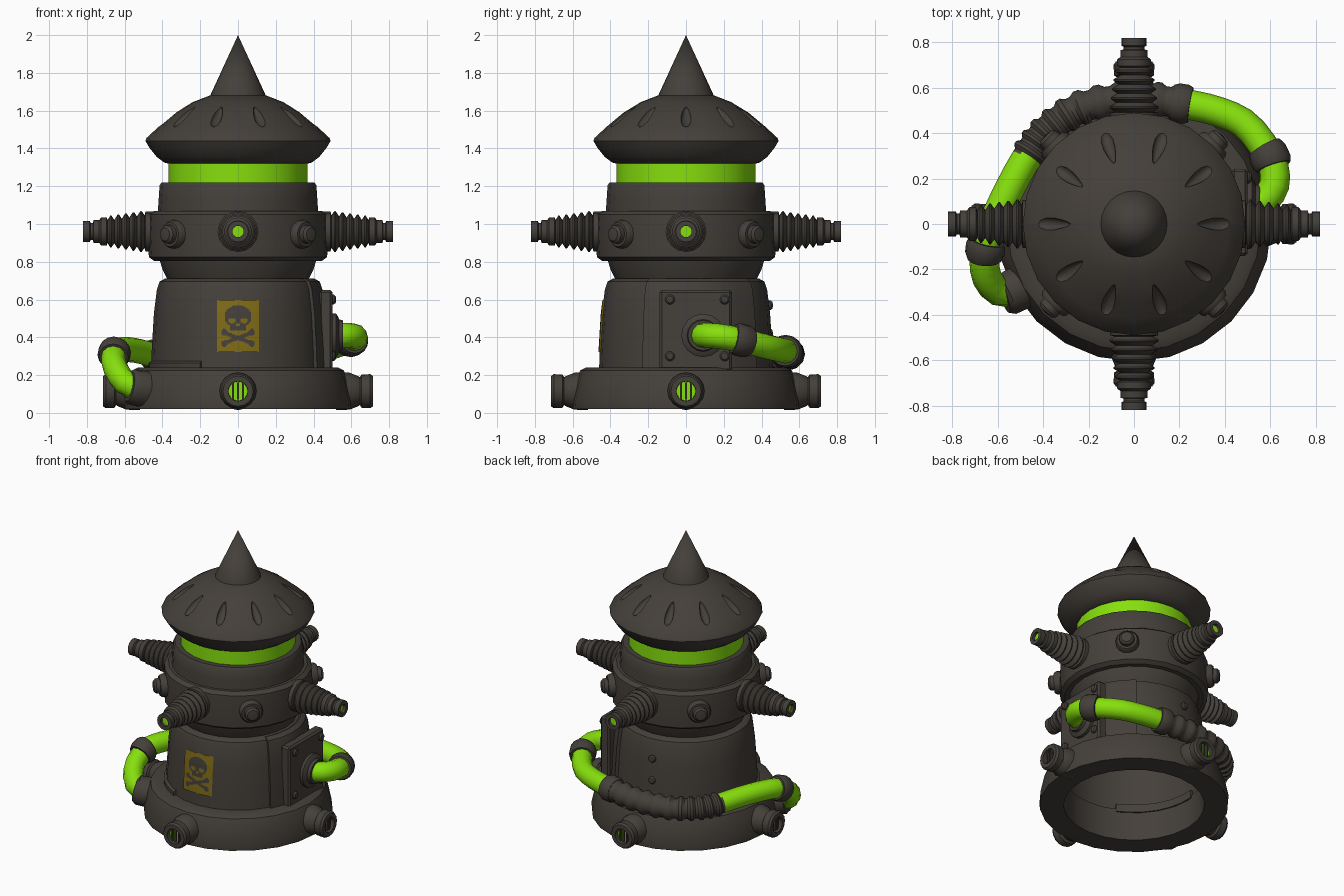
import bpy, bmesh, math
from math import radians, pi, cos, sin
from mathutils import Matrix, Vector

if "Cube" in bpy.data.objects:
    bpy.data.objects.remove(bpy.data.objects["Cube"])


def material(name, rgb):
    m = bpy.data.materials.new(name)
    m.diffuse_color = (*rgb, 1)
    m.use_nodes = True
    m.node_tree.nodes["Principled BSDF"].inputs["Base Color"].default_value = m.diffuse_color
    return m


DARK = material("dark_metal", (0.058, 0.050, 0.042))
GREEN = material("toxic_green", (0.24, 0.74, 0.004))
YELLOW = material("dull_yellow", (0.21, 0.145, 0.008))


def finish(name, bm, *mats, matrix=None):
    bmesh.ops.remove_doubles(bm, verts=bm.verts, dist=1e-5)
    bmesh.ops.recalc_face_normals(bm, faces=bm.faces)
    if matrix:
        bm.transform(matrix)
    me = bpy.data.meshes.new(name)
    bm.to_mesh(me)
    bm.free()
    for m in mats:
        me.materials.append(m)
    ob = bpy.data.objects.new(name, me)
    bpy.context.collection.objects.link(ob)
    return ob


def skin(bm, rings, wrap_u, wrap_v):
    """Joins rows of points into quads."""
    vs = [[bm.verts.new(p) for p in r] for r in rings]
    nu, nv = len(vs), len(vs[0])
    for i in range(nu if wrap_u else nu - 1):
        for j in range(nv if wrap_v else nv - 1):
            a, b = vs[i], vs[(i + 1) % nu]
            k = (j + 1) % nv
            bm.faces.new((a[j], b[j], b[k], a[k]))
    return vs


def lathe(name, prof, mat=DARK, seg=24, matrix=None, closed=False, arc=None):
    """Turns (radius, height) points around z; arc gives start and end degrees."""
    bm = bmesh.new()
    a0, a1 = arc or (0, 360)
    n = seg if not arc else seg + 1
    rings = []
    for i in range(n):
        a = radians(a0 + (a1 - a0) * i / seg)
        rings.append([(max(r, 1e-7) * cos(a), max(r, 1e-7) * sin(a), z) for r, z in prof])
    vs = skin(bm, rings, not arc, closed)
    if arc:
        bm.faces.new(vs[0])
        bm.faces.new(vs[-1])
    bmesh.ops.dissolve_degenerate(bm, dist=1e-6, edges=bm.edges)
    return finish(name, bm, mat, matrix=matrix)


def sweep(name, pts, radii, mat, sides=12):
    """Round tube along points, with a radius for each point."""
    bm = bmesh.new()
    rings = []
    for i, p in enumerate(pts):
        t = (pts[min(i + 1, len(pts) - 1)] - pts[max(i - 1, 0)]).normalized()
        u = t.cross(Vector((0, 0, 1))).normalized()
        w = u.cross(t)
        rings.append([p + radii[i] * (u * cos(2 * pi * k / sides) + w * sin(2 * pi * k / sides))
                      for k in range(sides)])
    vs = skin(bm, rings, False, True)
    bm.faces.new(vs[0])
    bm.faces.new(vs[-1])
    return finish(name, bm, mat)


def box(name, lo, hi, mat=DARK, matrix=None, bevel=0):
    bm = bmesh.new()
    lo, hi = Vector(lo), Vector(hi)
    bmesh.ops.create_cube(bm, size=1, matrix=Matrix.Translation((lo + hi) / 2) @ Matrix.Diagonal((*(hi - lo), 1)))
    if bevel:
        bmesh.ops.bevel(bm, geom=bm.edges[:], offset=bevel, segments=1, affect='EDGES')
    return finish(name, bm, mat, matrix=matrix)


def radial(deg, z, y=0):
    """Turns local z to point outward at an angle."""
    return (Matrix.Rotation(radians(deg), 4, 'Z') @ Matrix.Translation((0, y, z))
            @ Matrix.Rotation(pi / 2, 4, 'Y'))


# Spike and slotted cap
lathe("roof_spike", [(0.148, 1.67), (0.145, 1.685), (0, 2.0)])
cap = lathe("roof_cap", [(0, 1.68), (0.15, 1.68), (0.24, 1.645), (0.33, 1.59), (0.42, 1.515), (0.485, 1.455),
                         (0.49, 1.44), (0.47, 1.405), (0.43, 1.355), (0.39, 1.325), (0.36, 1.318), (0, 1.318)])
bm = bmesh.new()
for i in range(10):
    b2 = bmesh.ops.create_uvsphere(bm, u_segments=12, v_segments=8, radius=1)["verts"]
    for v in b2:
        x, y, z = v.co
        v.co = (0.095 * x, 0.027 * y * (1 + 0.45 * x), 0.03 * z)
    m = (Matrix.Rotation(2 * pi * i / 10, 4, 'Z') @ Matrix.Translation((0.355, 0, 1.575))
         @ Matrix.Rotation(radians(38), 4, 'Y'))
    bmesh.ops.transform(bm, matrix=m, verts=b2)
cutter = finish("slot_cutter", bm, DARK)
cutter.hide_render = True
mod = cap.modifiers.new("slots", 'BOOLEAN')
mod.object = cutter
mod.operation = 'DIFFERENCE'
bpy.context.view_layer.objects.active = cap
bpy.ops.object.modifier_apply(modifier=mod.name)
bpy.data.objects.remove(cutter)

# Turned body sections
lathe("glow_band", [(0.368, 1.2), (0.368, 1.325)], GREEN)
lathe("upper_collar", [(0.425, 1.06), (0.42, 1.13), (0.415, 1.205), (0.405, 1.22), (0.35, 1.22)])
lathe("belt", [(0.39, 0.805), (0.445, 0.805), (0.472, 0.825), (0.478, 0.94), (0.472, 1.05), (0.445, 1.07), (0.40, 1.07)])
lathe("neck", [(0.415, 0.81), (0.40, 0.76), (0.37, 0.70)])
BODY = [(0.36, 0.712), (0.385, 0.712), (0.415, 0.695), (0.43, 0.65), (0.445, 0.53), (0.456, 0.35), (0.46, 0.235)]
lathe("body", BODY)
lathe("base", [(0.45, 0.24), (0.53, 0.24), (0.56, 0.225), (0.58, 0.18), (0.606, 0.06), (0.603, 0.02), (0.45, 0.02)],
      closed=True)
lathe("side_slab", [(r + 0.018, z) for r, z in BODY[1:]] + [(0.43, 0.235), (0.40, 0.64), (0.37, 0.70)],
      seg=6, closed=True, arc=(-29, 52))
lathe("low_ledge", [(0.44, 0.22), (0.475, 0.22), (0.475, 0.265), (0.46, 0.275), (0.44, 0.275)],
      seg=6, closed=True, arc=(175, 245))

# Side plate with bolts and hose flange
box("side_plate", (0.43, -0.14, 0.22), (0.50, 0.243, 0.65), bevel=0.012)
BOLT = [(0.026, 0), (0.026, 0.01), (0.018, 0.02), (0, 0.023)]
for y in (-0.085, 0.205):
    for z in (0.30, 0.60):
        lathe("plate_bolt", BOLT, seg=12, matrix=Matrix.Translation((0.497, 0, 0)) @ radial(0, z, y))
for z in (0.57, 0.42):
    lathe("back_bolt", BOLT, seg=12, matrix=radial(96, z) @ Matrix.Translation((0, 0, 0.44)))
lathe("hose_flange", [(0.115, 0.48), (0.115, 0.52), (0.10, 0.53), (0.085, 0.535), (0.08, 0.555), (0, 0.555)],
      seg=16, matrix=radial(0, 0.41, 0.09))

# Bellows nozzles and base ports on four sides
ribs = []
for i in range(5):
    x, r = 0.495 + 0.04 * i, 0.108 - 0.006 * i
    ribs += [(r - 0.022, x), (r, x + 0.015), (r, x + 0.022)]
NOZZLE = [(0.105, 0.45), (0.105, 0.49)] + ribs + [
    (0.06, 0.69), (0.074, 0.695), (0.074, 0.725), (0.06, 0.735), (0.06, 0.765), (0.046, 0.768), (0.046, 0.78),
    (0.056, 0.785), (0.056, 0.82), (0.03, 0.82), (0.03, 0.78)]
PORT = [(0.10, 0.52), (0.098, 0.59), (0.08, 0.635), (0.074, 0.645), (0.088, 0.655), (0.09, 0.70), (0.08, 0.715),
        (0.052, 0.715), (0.05, 0.67)]
for a in (0, 90, 180, 270):
    lathe("nozzle", NOZZLE, seg=16, matrix=radial(a, 0.96))
    lathe("nozzle_glow", [(0.031, 0.80), (0, 0.80)], GREEN, 16, radial(a, 0.96))
    lathe("base_port", PORT, seg=16, matrix=radial(a, 0.115))
    lathe("port_glow", [(0.052, 0.685), (0, 0.685)], GREEN, 16, radial(a, 0.115))
    for y in (-0.026, 0, 0.026):
        box("port_bar", (0.68, y - 0.005, 0.07), (0.70, y + 0.005, 0.16), matrix=Matrix.Rotation(radians(a), 4, 'Z'))
    # Domed studs between the nozzles
    lathe("belt_stud", [(0.075, 0.44), (0.075, 0.495), (0.065, 0.51), (0.05, 0.51), (0.048, 0.535), (0.035, 0.548),
                        (0, 0.553)], seg=16, matrix=radial(a + 45, 0.945))

# Hose wrapped around the back
CTRL = [Vector(p) for p in (
    (0.50, 0.09, 0.41), (0.57, 0.10, 0.41), (0.62, 0.18, 0.405), (0.60, 0.29, 0.385), (0.50, 0.43, 0.35),
    (0.37, 0.495, 0.335), (0.21, 0.53, 0.325), (0, 0.55, 0.31), (-0.22, 0.515, 0.30), (-0.37, 0.42, 0.30),
    (-0.46, 0.31, 0.31), (-0.54, 0.17, 0.33), (-0.62, 0.0, 0.335), (-0.655, -0.11, 0.315), (-0.65, -0.23, 0.24),
    (-0.585, -0.30, 0.15), (-0.48, -0.28, 0.12))]


def hose_point(t):
    i = min(int(t), len(CTRL) - 2)
    f = t - i
    p0, p1, p2, p3 = (CTRL[max(0, min(len(CTRL) - 1, i + k))] for k in (-1, 0, 1, 2))
    return 0.5 * (2 * p1 + (p2 - p0) * f + (2 * p0 - 5 * p1 + 4 * p2 - p3) * f * f
                  + (3 * p1 - p0 - 3 * p2 + p3) * f ** 3)


def run(t0, t1, n):
    return [hose_point(t0 + (t1 - t0) * i / n) for i in range(n + 1)]


sweep("green_hose_right", run(0, 6.1, 16), [0.066] * 17, GREEN)
sweep("green_hose_left", run(9.9, 16, 16), [0.066] * 17, GREEN)
sweep("ribbed_hose", run(6, 10.2, 44), [(0.066, 0.08, 0.08, 0.066)[i % 4] for i in range(45)], DARK)
for t, w in ((3, 0.32), (6, 0.22), (13, 0.32)):
    sweep("hose_clamp", run(t - w, t + w, 4), [0.078, 0.087, 0.087, 0.087, 0.078], DARK, 16)
sweep("hose_end_collar", [Vector((-0.575, -0.315, 0.14)), Vector((-0.56, -0.31, 0.137)), Vector((-0.46, -0.26, 0.12))],
      [0.08, 0.095, 0.10], DARK, 16)


# Warning plate: fine curved grid, coloured by rule
def body_radius(z):
    for (r0, z0), (r1, z1) in zip(BODY, BODY[1:]):
        if z1 <= z <= z0 and z0 > z1:
            return r0 + (r1 - r0) * (z0 - z) / (z0 - z1)


def is_emblem(x, z):
    x = abs(x)
    skull = (x / 0.072) ** 2 + ((z - 0.51) / 0.06) ** 2 < 1 or (x < 0.042 and 0.437 < z < 0.49)
    eye = ((x - 0.032) / 0.019) ** 2 + ((z - 0.488) / 0.015) ** 2 < 1
    nose = x < 0.007 and 0.458 < z < 0.472
    bone = x < 0.075 and abs(abs(z - 0.397) - 0.38 * x) < 0.011
    knob = math.hypot(x - 0.073, abs(z - 0.397) - 0.03) < 0.017
    return (skull and not eye and not nose) or bone or knob


bm = bmesh.new()
NX, NZ = 48, 60
rows = []
for i in range(NZ + 1):
    z = 0.322 + 0.275 * i / NZ
    r = body_radius(z) + 0.006
    rows.append([(r * sin(x / r), -r * cos(x / r), z) for x in (-0.112 + 0.224 * j / NX for j in range(NX + 1))])
skin(bm, rows, False, False)
for f in bm.faces:
    c = f.calc_center_median()
    f.material_index = int(is_emblem(c.x, c.z))
finish("warning_plate", bm, YELLOW, DARK)

# Smooth shading with sharp edges kept
for ob in bpy.context.scene.objects:
    ob.select_set(True)
bpy.context.view_layer.objects.active = cap
bpy.ops.object.shade_smooth_by_angle(angle=radians(35))
